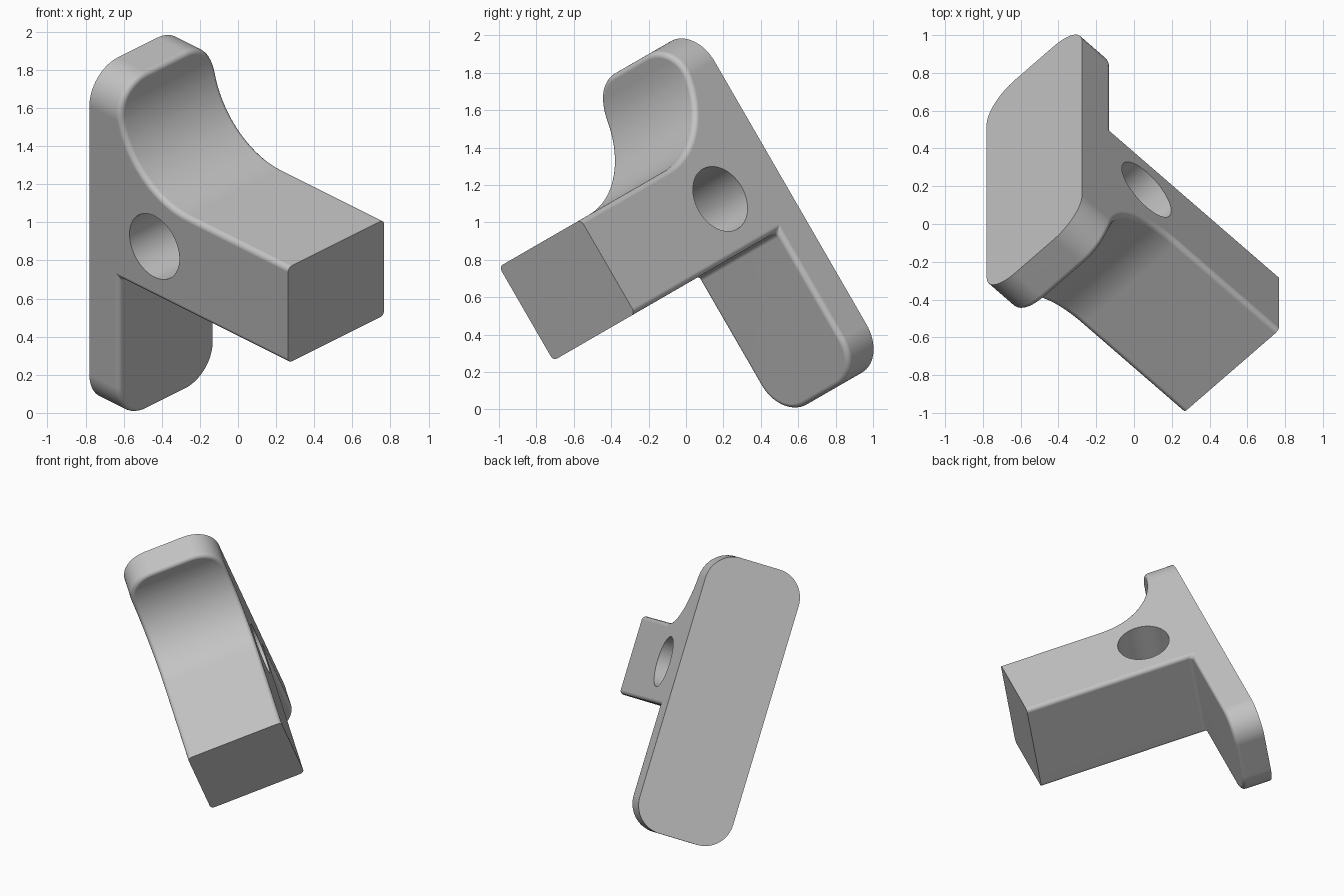
import bpy, bmesh, math
from mathutils import Matrix

cube = bpy.data.objects.get("Cube")
if cube:
    bpy.data.objects.remove(cube, do_unlink=True)

# Dimensions in the bracket's own frame: x along arm, y across, z along plate
BACK, FRONT, END = -0.946, -0.727, 0.528
BOTTOM, TOP = -0.30, 1.745
ARM_LOW, ARM_HIGH = 0.58, 1.16
MID, HALF = 0.2, 0.357
CORNER, COVE, EDGE = 0.21, 0.50, 0.03
STEPS = 16
TILT = Matrix.Rotation(math.radians(30), 4, 'X') @ Matrix.Rotation(math.radians(-45), 4, 'Z')


def corner_rows():
    """Rise and half width along one rounded plate corner."""
    for k in range(STEPS + 1):
        t = math.pi / 2 * k / STEPS
        yield CORNER * math.sin(t), HALF - CORNER * (1 - math.cos(t))


def front_x(z):
    """Cove surface, ending in a short flat lip."""
    drop = max(0.0, ARM_HIGH + COVE - z)
    return FRONT + COVE - math.sqrt(max(0.0, COVE ** 2 - drop ** 2))


# Front profile: lower plate, arm, cove, upper plate
low = [(FRONT, BOTTOM + CORNER - rise, h) for rise, h in reversed(list(corner_rows()))]
high_z = TOP - CORNER
high = [(front_x(high_z + rise), high_z + rise, h) for rise, h in corner_rows()]
middle = [(FRONT, ARM_LOW, HALF), (END, ARM_LOW, HALF), (END, ARM_HIGH, HALF)]
sweep = math.acos(1 - (high_z - ARM_HIGH) / COVE)
for k in range(20):
    t = sweep * k / 20
    middle.append((FRONT + COVE * (1 - math.sin(t)), ARM_HIGH + COVE * (1 - math.cos(t)), HALF))
profile = low + middle + high

# Bracket body
bm = bmesh.new()
front, back = {}, {}
n_low, n_mid, n_all = len(low), len(middle), len(profile)
plate_rows = list(range(n_low)) + list(range(n_low + n_mid, n_all))
for s in (-1, 1):
    front[s] = [bm.verts.new((x, MID + s * h, z)) for x, z, h in profile]
    back[s] = {i: bm.verts.new((BACK, MID + s * profile[i][2], profile[i][1])) for i in plate_rows}
    for i, j in zip(plate_rows, plate_rows[1:]):
        bm.faces.new([back[s][i]] + front[s][i:j + 1] + [back[s][j]])
for i in range(n_all - 1):
    bm.faces.new((front[-1][i], front[1][i], front[1][i + 1], front[-1][i + 1]))
for i in (0, n_all - 1):
    bm.faces.new((front[-1][i], front[1][i], back[1][i], back[-1][i]))
bm.faces.new([back[-1][i] for i in plate_rows] + [back[1][i] for i in reversed(plate_rows)])
bmesh.ops.recalc_face_normals(bm, faces=bm.faces)
bmesh.ops.dissolve_limit(bm, angle_limit=math.radians(0.1), verts=bm.verts, edges=bm.edges)
bm.normal_update()

# Rounded edges everywhere but the back and the arm end
def is_soft(e):
    flat = any(all(abs(v.co.x - x) < 1e-4 for v in e.verts) for x in (BACK, END))
    return not flat and e.calc_face_angle(0) > math.radians(30)


bmesh.ops.bevel(bm, geom=[e for e in bm.edges if is_soft(e)], offset=EDGE, offset_type='OFFSET',
                segments=5, profile=0.5, affect='EDGES', clamp_overlap=False)
bmesh.ops.recalc_face_normals(bm, faces=bm.faces)
mesh = bpy.data.meshes.new("bracket")
bm.to_mesh(mesh)
bm.free()
bracket = bpy.data.objects.new("bracket", mesh)
bpy.context.collection.objects.link(bracket)

# Cross hole through the arm
bpy.ops.mesh.primitive_cylinder_add(vertices=64, radius=0.185, depth=2,
                                    location=(-0.463, MID, 0.883), rotation=(math.pi / 2, 0, 0))
cutter = bpy.context.object
cutter.name = "hole_cutter"
cutter.hide_render = True
cut = bracket.modifiers.new("hole", 'BOOLEAN')
cut.operation = 'DIFFERENCE'
cut.solver = 'EXACT'
cut.object = cutter
bpy.context.view_layer.update()
drilled = bpy.data.meshes.new_from_object(bracket.evaluated_get(bpy.context.evaluated_depsgraph_get()))
bracket.modifiers.clear()
bracket.data = drilled
bpy.data.objects.remove(cutter, do_unlink=True)
drilled.transform(TILT)

# Material
grey = bpy.data.materials.new("plain grey")
grey.use_nodes = True
colour = (0.55, 0.55, 0.55, 1)
grey.diffuse_color = colour
grey.node_tree.nodes["Principled BSDF"].inputs["Base Color"].default_value = colour
drilled.materials.clear()
drilled.materials.append(grey)
for p in drilled.polygons:
    p.material_index = 0

# Smooth shading with crisp edges
bpy.ops.object.select_all(action='DESELECT')
bracket.select_set(True)
bpy.context.view_layer.objects.active = bracket
bpy.ops.object.shade_smooth_by_angle(angle=math.radians(30))
weighted = bracket.modifiers.new("even normals", 'WEIGHTED_NORMAL')
weighted.keep_sharp = True
